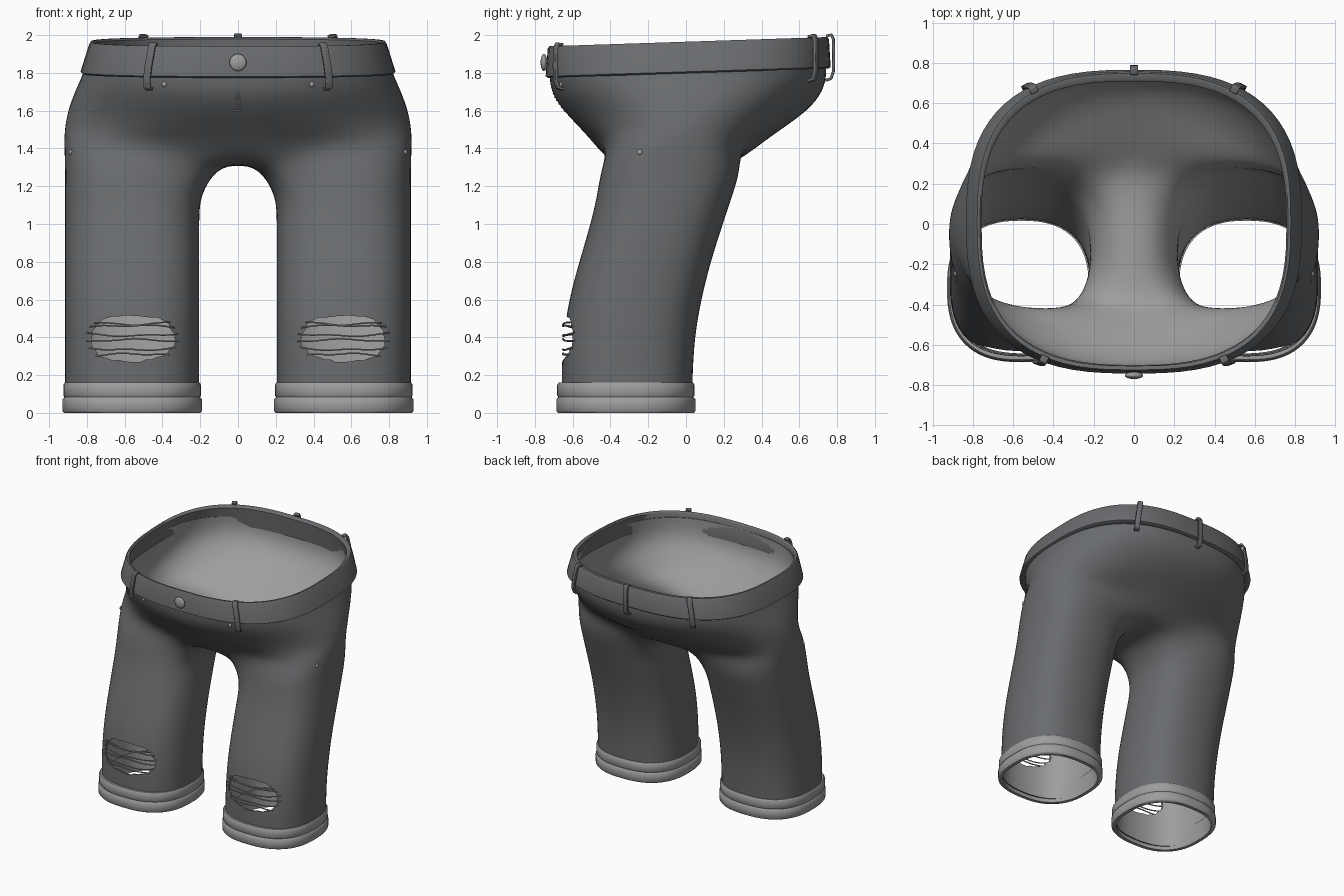
import bpy, bmesh, math, random
from mathutils import Vector

random.seed(4)
cube = bpy.data.objects.get("Cube")
if cube:
    bpy.data.objects.remove(cube, do_unlink=True)


def material(name, r, g, b):
    m = bpy.data.materials.new(name)
    m.use_nodes = True
    m.diffuse_color = (r, g, b, 1)
    m.node_tree.nodes["Principled BSDF"].inputs["Base Color"].default_value = (r, g, b, 1)
    return m


FABRIC = material("dark grey fabric", 0.14, 0.147, 0.155)
LIGHT = material("light grey lining", 0.34, 0.34, 0.34)


def make(name, verts, faces, *mats):
    me = bpy.data.meshes.new(name)
    me.from_pydata(verts, [], faces)
    ob = bpy.data.objects.new(name, me)
    bpy.context.collection.objects.link(ob)
    for m in mats:
        me.materials.append(m)
    return ob


def smooth(ob, angle=40):
    bpy.ops.object.select_all(action='DESELECT')
    ob.select_set(True)
    bpy.context.view_layer.objects.active = ob
    bpy.ops.object.shade_smooth_by_angle(angle=math.radians(angle))


def spow(v, e):
    return math.copysign(abs(v) ** e, v)


def oval(deg, ax, front, back, n, cx=0.0):
    """Point on a rounded-square outline; 0 degrees is +x."""
    a = math.radians(deg)
    return (cx + ax * spow(math.cos(a), 2 / n),
            (front + back) / 2 + (back - front) / 2 * spow(math.sin(a), 2 / n))


def swell(front, back, s):
    mid, half = (front + back) / 2, (back - front) / 2 * s
    return mid - half, mid + half


# --- Trousers: half cage, mirrored, subdivided and thickened
LEG_X, LEG_A, LEG_N = 0.56, 0.355, 2.5
leg_rows = [(0.03, -.655, .03), (0.2, -.66, .035), (0.4, -.65, .045), (0.6, -.62, .08),
            (0.8, -.565, .13), (1.0, -.505, .195), (1.15, -.47, .245), (1.29, -.45, .29)]
hip_rows = [(1.42, .915, -.43, .31, 3.2), (1.5, .917, -.55, .5, 2.1), (1.6, .9, -.65, .645, 2),
            (1.7, .862, -.715, .725, 2.2), (1.8, .815, -.722, .745, 2.5), (1.9, .785, -.713, .733, 2.6)]
verts, faces = [], []
for z, f, b in leg_rows:
    f, b = swell(f, b, 1.02)
    for j in range(16):
        x, y = oval(22.5 * j, LEG_A * 1.02, f, b, LEG_N, LEG_X)
        if z == leg_rows[-1][0] and 6 <= j <= 10:   # inner thigh arches to the crotch
            x, z_in = (0.11, z + 0.01) if 7 <= j <= 9 else (0.18, z + 0.02)
            verts.append((x, y, z_in))
        else:
            verts.append((x, y, z))
for r in range(len(leg_rows) - 1):
    for j in range(16):
        k = (j + 1) % 16
        faces.append((r * 16 + j, r * 16 + k, r * 16 + 16 + k, r * 16 + 16 + j))
top = (len(leg_rows) - 1) * 16
arcs = []
for i, (z, ax, f, b, n) in enumerate(hip_rows):
    f, b = swell(f, b, 1.012)
    arcs.append([])
    for k in range(13):
        x, y = oval(15 * k - 90, ax * 1.012, f, b, n)
        if k in (0, 12):
            x = 0
        arcs[-1].append(len(verts))
        verts.append((x, y, z - 0.085 * max(0, 1 - x / 0.3) if i == 0 else z))
crotch = [arcs[0][12]]
for y in (0.12, -0.07, -0.26):
    crotch.append(len(verts))
    verts.append((0, y, 1.312))
crotch.append(arcs[0][0])
for k in range(12):
    a, b = top + (10 + k) % 16, top + (11 + k) % 16
    faces.append((a, b, arcs[0][k + 1], arcs[0][k]))
    for low, high in zip(arcs, arcs[1:]):
        faces.append((low[k], low[k + 1], high[k + 1], high[k]))
for k in range(4):
    faces.append((top + 6 + k, top + 7 + k, crotch[k + 1], crotch[k]))
body = make("trousers", verts, faces, FABRIC, LIGHT)
mirror = body.modifiers.new("mirror", 'MIRROR')
mirror.use_clip = True
sub = body.modifiers.new("round", 'SUBSURF')
sub.levels = sub.render_levels = 2
thick = body.modifiers.new("cloth", 'SOLIDIFY')
thick.thickness, thick.offset = 0.012, -1
thick.material_offset = 1

# Ragged knee holes
HOLE_Z, N = 0.395, 44
verts, faces = [], []
edge = [1 + random.uniform(-0.05, 0.05) for _ in range(N)]
for side in (-1, 1):
    base = len(verts)
    for y in (-0.9, -0.45):
        for i, e in enumerate(edge):
            x, z = oval(360 * i / N, 0.22 * e, -0.122 * e, 0.122 * e, 2.3)
            verts.append((side * (LEG_X + x), y, HOLE_Z + z))
    for i in range(N):
        k = (i + 1) % N
        faces.append((base + i, base + k, base + N + k, base + N + i))
    faces += [tuple(range(base, base + N)), tuple(range(base + N, base + 2 * N))]
cutter = make("knee_cutter", verts, faces, FABRIC)
cutter.hide_render = True
bm = bmesh.new()
bm.from_mesh(cutter.data)
bmesh.ops.recalc_face_normals(bm, faces=bm.faces)
bm.to_mesh(cutter.data)
bm.free()
cut = body.modifiers.new("holes", 'BOOLEAN')
cut.operation, cut.object, cut.solver = 'DIFFERENCE', cutter, 'EXACT'
bpy.context.view_layer.update()
solid = bpy.data.meshes.new_from_object(body.evaluated_get(bpy.context.evaluated_depsgraph_get()))
body.modifiers.clear()
body.data = solid
bpy.data.objects.remove(cutter, do_unlink=True)
smooth(body)
bpy.context.view_layer.update()


def band(name, profile, n, mat, cx=0.0, tilt=0.0, seg=72):
    """Closed ring swept from a closed profile of (half width, front, back, z)."""
    vs, fs, m = [], [], len(profile)
    for i in range(seg):
        for ax, f, b, z in profile:
            x, y = oval(360 * i / seg, ax, f, b, n, cx)
            vs.append((x, y, z + tilt * y))
    for i in range(seg):
        for p in range(m):
            q, k = (p + 1) % m, (i + 1) % seg
            fs.append((i * m + p, k * m + p, k * m + q, i * m + q))
    ob = make(name, vs, fs, mat)
    smooth(ob, 50)
    return ob


# --- Waistband
BAND_N, TILT = 2.7, 0.033
band("waistband", [(.822, -.73, .755, 1.798), (.834, -.743, .766, 1.806), (.788, -.732, .757, 1.952),
                   (.779, -.725, .748, 1.965), (.765, -.714, .72, 1.965), (.757, -.705, .708, 1.955),
                   (.795, -.7, .72, 1.8)], BAND_N, FABRIC, tilt=TILT)

# --- Turned-up cuffs, two stacked rolls each
roll = [(-.02, 0), (.006, 0), (.014, .01), (.014, .072), (.004, .084),
        (.01, .094), (.01, .148), (.002, .16), (-.02, .16)]
for side, label in ((1, "left"), (-1, "right")):
    prof = [(LEG_A + o, -.672 - o, .036 + o, z) for o, z in roll]
    band(label + "_cuff", prof, LEG_N, LIGHT, cx=side * LEG_X)


# --- Belt loops: bent strips over the waistband
def belt_loop(name, deg):
    vs, fs = [], []
    path = [(-.02, 1.97), (.008, 1.976), (.018, 1.955), (.02, 1.86), (.018, 1.78), (.006, 1.745), (-.025, 1.735)]
    for out, z in path:
        ax = .835 - .05 * min(1, max(0, (z - 1.8) / .165))
        p, q = (Vector(oval(deg + d, ax, -.74, .762, BAND_N)) for d in (-1, 1))
        t = (q - p).normalized()
        c = (p + q) / 2 + Vector((t.y, -t.x)) * out
        for w in (-.02, .02):
            vs.append((*(c + t * w), z + TILT * c.y))
    for i in range(len(path) - 1):
        fs.append((2 * i, 2 * i + 1, 2 * i + 3, 2 * i + 2))
    ob = make(name, vs, fs, FABRIC)
    s = ob.modifiers.new("thickness", 'SOLIDIFY')
    s.thickness, s.offset = 0.016, 0
    b = ob.modifiers.new("soft edges", 'BEVEL')
    b.width, b.segments = 0.004, 2
    smooth(ob)


for label, deg in (("front_left", -62), ("front_right", -118), ("back_left", 57),
                   ("back_right", 123), ("back_centre", 90)):
    belt_loop(label + "_belt_loop", deg)


# --- Button, rivets and fly stitches
def stud(name, loc, scale):
    bpy.ops.mesh.primitive_uv_sphere_add(segments=24, ring_count=12, radius=1, location=loc)
    ob = bpy.context.object
    ob.name, ob.scale = name, scale
    ob.data.materials.append(LIGHT)
    smooth(ob)


def on_cloth(origin, direction):
    hit, loc, _, _ = body.ray_cast(Vector(origin), Vector(direction))
    return loc if hit else Vector(origin) * 0.35


stud("waist_button", (0, -.752, 1.855), (.045, .018, .045))
for side, label in ((1, "left"), (-1, "right")):
    stud(label + "_pocket_rivet", on_cloth((side * .39, -2, 1.74), (0, 1, 0)), (.014, .01, .014))
    stud(label + "_side_rivet", on_cloth((side * 2, -.245, 1.38), (-side, 0, 0)), (.01, .015, .015))
for i in range(6):
    stud("fly_stitch", on_cloth((0, -2, 1.6 + i * .018), (0, 1, 0)), (.013, .004, .004))

# --- Loose threads across the knees
for side, label in ((1, "left"), (-1, "right")):
    cu = bpy.data.curves.new(label + "_knee_threads", 'CURVE')
    cu.dimensions, cu.bevel_depth, cu.bevel_resolution = '3D', 0.0045, 1
    for i, z in enumerate((.305, .345, .38, .42, .455, .48)):
        sp = cu.splines.new('POLY')
        sp.points.add(12)
        reach = 0.245 * math.sqrt(1 - ((z - HOLE_Z) / 0.15) ** 2)
        for k, pt in enumerate(sp.points):
            u = k / 6 - 1
            dx = reach * u
            y = -.3 - .352 * (1 - abs(dx / LEG_A) ** LEG_N) ** (1 / LEG_N)
            sag = (1 - u * u) * (-.012 if i % 2 else .008) + .004 * math.sin(5 * u + i)
            pt.co = (side * (LEG_X + dx), y, z + sag, 1)
    cu.materials.append(LIGHT)
    bpy.context.collection.objects.link(bpy.data.objects.new(label + "_knee_threads", cu))
